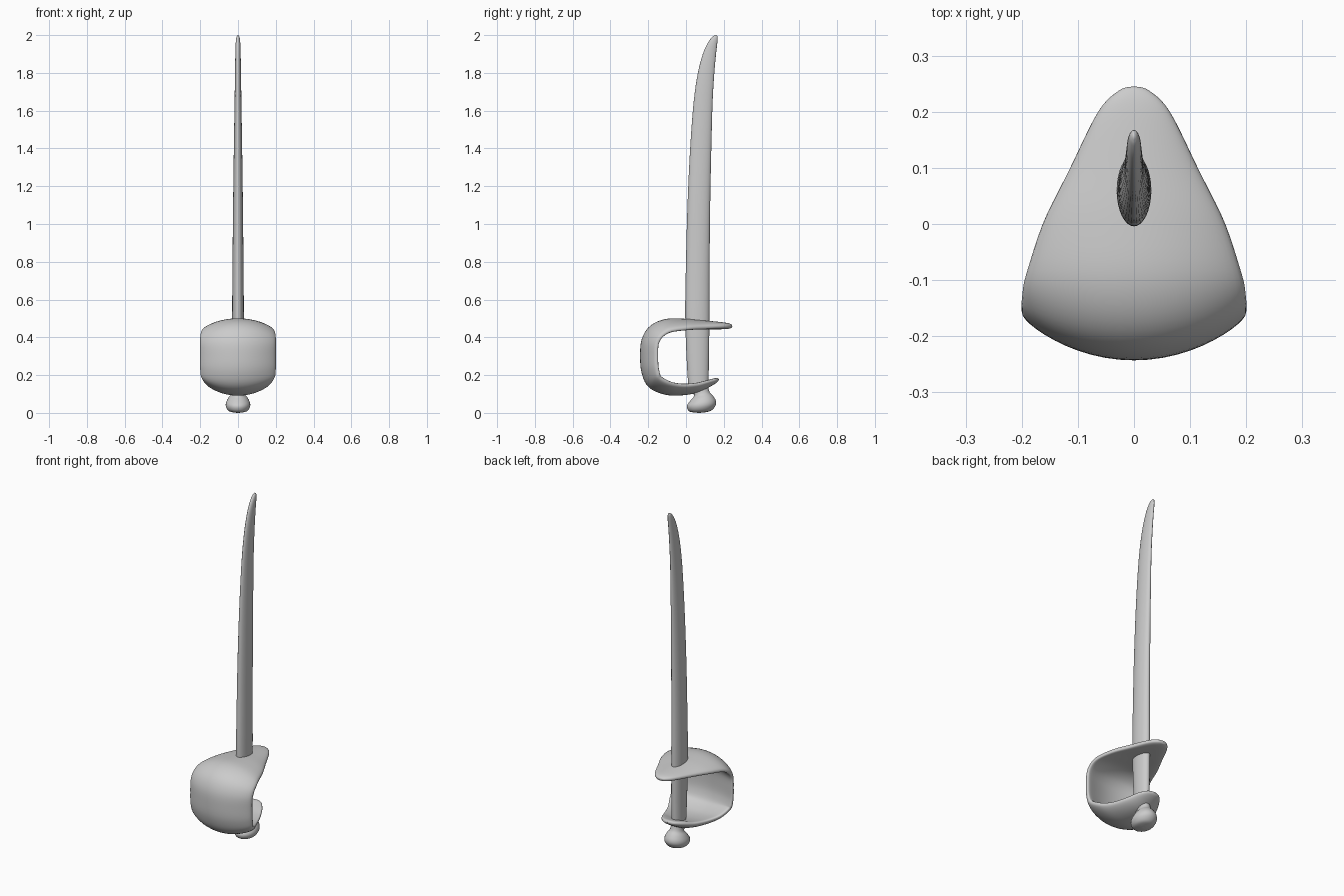
import bpy, bmesh, math
from mathutils import Vector


def smooth_stations(st, steps):
    """Catmull-Rom interpolation of tuples of numbers."""
    st = [Vector(s) for s in st]
    pts = [2 * st[0] - st[1]] + st + [2 * st[-1] - st[-2]]
    out = []
    for i in range(1, len(pts) - 2):
        p0, p1, p2, p3 = pts[i - 1:i + 3]
        for k in range(steps):
            t = k / steps
            out.append(p1 + 0.5 * t * ((p2 - p0) + t * ((2 * p0 - 5 * p1 + 4 * p2 - p3)
                       + t * (3 * p1 - 3 * p2 + p3 - p0))))
    return out + [st[-1]]


def loft(name, rings):
    bm = bmesh.new()
    loops = [[bm.verts.new(p) for p in ring] for ring in rings]
    n = len(loops[0])
    for a, b in zip(loops, loops[1:]):
        for j in range(n):
            bm.faces.new((a[j], a[(j + 1) % n], b[(j + 1) % n], b[j]))
    bm.faces.new(loops[0])
    bm.faces.new(loops[-1])
    bmesh.ops.recalc_face_normals(bm, faces=bm.faces)
    me = bpy.data.meshes.new(name)
    bm.to_mesh(me)
    bm.free()
    ob = bpy.data.objects.new(name, me)
    bpy.context.collection.objects.link(ob)
    bpy.ops.object.select_all(action='DESELECT')
    ob.select_set(True)
    bpy.context.view_layer.objects.active = ob
    bpy.ops.object.shade_smooth_by_angle(angle=math.radians(60))
    return ob


def angles(n):
    return [2 * math.pi * k / n for k in range(n)]


def oval_rings(stations, steps, n=32):
    """Stations: front y, front z, back y, back z, half width in x."""
    rings = []
    for s in smooth_stations(stations, steps):
        f, b = Vector((0, s[0], s[1])), Vector((0, s[2], s[3]))
        rings.append([(f + b) / 2 + (b - f) / 2 * math.sin(a)
                      + Vector((s[4] * math.cos(a), 0, 0)) for a in angles(n)])
    return rings


# Curved blade, running down through the guard as the grip
blade = [(0.10, 0.02, 0.115, 0.028), (0.20, 0.008, 0.12, 0.03), (0.50, -0.004, 0.124, 0.031),
         (0.80, 0.0, 0.125, 0.029), (1.10, 0.008, 0.128, 0.026), (1.40, 0.022, 0.134, 0.022),
         (1.65, 0.041, 0.141, 0.018), (1.80, 0.063, 0.150, 0.016), (1.90, 0.089, 0.159, 0.014),
         (1.96, 0.116, 0.166, 0.012), (1.99, 0.139, 0.167, 0.008), (2.0, 0.153, 0.160, 0.002)]
loft("blade", oval_rings([(f, z, b, z, w) for z, f, b, w in blade], 4))

# Pommel, a slightly tilted mushroom shape
pommel = [(0.035, 0.11, 0.115, 0.15, 0.03), (0.042, 0.088, 0.125, 0.11, 0.036),
          (0.024, 0.066, 0.143, 0.09, 0.052), (0.006, 0.04, 0.158, 0.065, 0.064),
          (0.008, 0.02, 0.157, 0.04, 0.063), (0.022, 0.006, 0.135, 0.013, 0.048),
          (0.055, 0.001, 0.10, 0.003, 0.02), (0.075, 0.0, 0.08, 0.001, 0.002)]
loft("pommel", oval_rings(pommel, 4))

# Hand guard: a bowed plate swept round the hand
# Stations: y, z, half width, half thickness, inward bow of the edges
guard = [(0.245, 0.458, 0.003, 0.002, 0), (0.237, 0.459, 0.028, 0.011, 0),
         (0.20, 0.461, 0.064, 0.018, 0.002), (0.10, 0.466, 0.114, 0.023, 0.012),
         (0.0, 0.472, 0.163, 0.026, 0.025), (-0.10, 0.470, 0.193, 0.028, 0.04),
         (-0.17, 0.438, 0.20, 0.03, 0.052), (-0.206, 0.38, 0.20, 0.03, 0.056),
         (-0.213, 0.30, 0.20, 0.03, 0.058), (-0.206, 0.22, 0.20, 0.03, 0.056),
         (-0.175, 0.156, 0.195, 0.03, 0.05), (-0.10, 0.122, 0.173, 0.027, 0.04),
         (-0.02, 0.117, 0.138, 0.024, 0.03), (0.06, 0.13, 0.108, 0.022, 0.022),
         (0.12, 0.155, 0.078, 0.018, 0.012), (0.16, 0.173, 0.042, 0.012, 0.003),
         (0.174, 0.178, 0.003, 0.002, 0)]
pts = smooth_stations(guard, 5)
rings = []
for i, (y, z, w, t, bow) in enumerate(pts):
    d = (pts[min(i + 1, len(pts) - 1)] - pts[max(i - 1, 0)])
    inward = Vector((0, -d[1], d[0])).normalized()
    rings.append([Vector((w * math.cos(a), y, z))
                  + inward * (t * math.sin(a) * abs(math.sin(a)) ** -0.3 if abs(math.sin(a)) > 1e-6 else 0)
                  + inward * bow * math.cos(a) ** 2 for a in angles(48)])
loft("hand_guard", rings)
